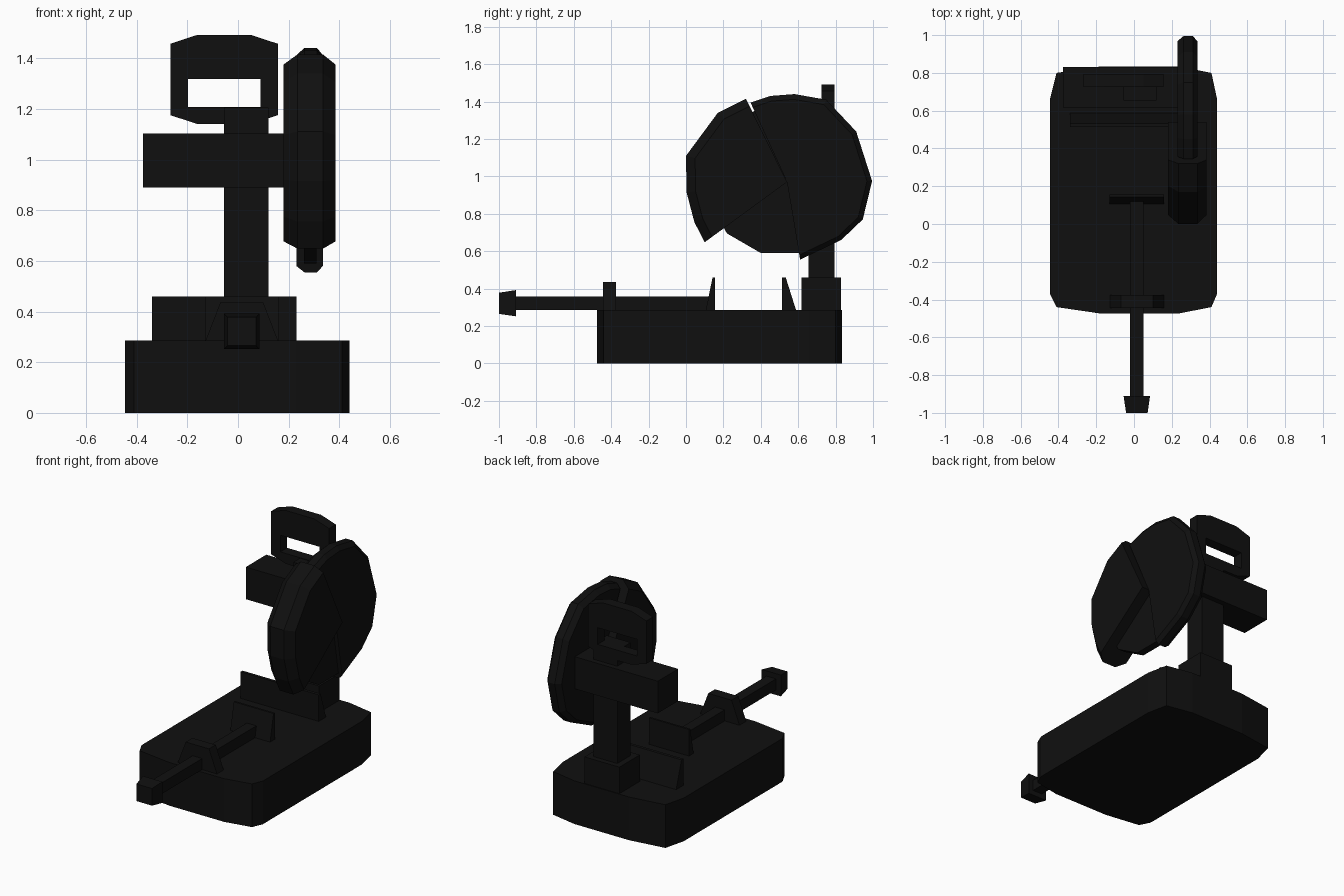
import bpy, bmesh
from mathutils import Vector

if "Cube" in bpy.data.objects:
    bpy.data.objects.remove(bpy.data.objects["Cube"])

black = bpy.data.materials.new("near black")
black.diffuse_color = (0.005, 0.005, 0.005, 1)
black.use_nodes = True
black.node_tree.nodes["Principled BSDF"].inputs["Base Color"].default_value = black.diffuse_color


def loft(name, rings):
    """Join equal-length rings of 3D points into a closed, flat-faced solid."""
    bm = bmesh.new()
    loops = [[bm.verts.new(p) for p in ring] for ring in rings]
    n = len(loops[0])
    for a, b in zip(loops, loops[1:]):
        for i in range(n):
            j = (i + 1) % n
            bm.faces.new((a[i], a[j], b[j], b[i]))
    bm.faces.new(loops[0][::-1])
    bm.faces.new(loops[-1])
    bmesh.ops.recalc_face_normals(bm, faces=bm.faces[:])
    mesh = bpy.data.meshes.new(name)
    bm.to_mesh(mesh)
    bm.free()
    mesh.materials.append(black)
    ob = bpy.data.objects.new(name, mesh)
    bpy.context.collection.objects.link(ob)
    return ob


def rect(x0, x1, z0, z1):
    return [(x0, z0), (x1, z0), (x1, z1), (x0, z1)]


def box(name, x, y, z):
    return loft(name, [[(px, py, pz) for px, pz in rect(*x, *z)] for py in y])


def side_plate(name, profile, x0, x1):
    """Extrude a (y, z) profile along x."""
    return loft(name, [[(x, y, z) for y, z in profile] for x in (x0, x1)])


def bevelled_plate(name, profile, x0, x1, rim0, rim1, hub, s):
    """Extrude a (y, z) profile along x with the rim sloping in toward the hub."""
    def ring(x, k):
        return [(x, hub[0] + (y - hub[0]) * k, hub[1] + (z - hub[1]) * k)
                for y, z in profile]
    return loft(name, [ring(x0, s), ring(rim0, 1), ring(rim1, 1), ring(x1, s)])


# Base with chamfered corners
outline = [(-0.445, -0.37), (-0.41, -0.44), (-0.17, -0.475), (0.23, -0.475),
           (0.41, -0.44), (0.44, -0.37), (0.44, 0.66), (0.41, 0.80),
           (0.23, 0.835), (-0.17, 0.835), (-0.41, 0.80), (-0.445, 0.66)]
loft("base", [[(x, y, z) for x, y in outline] for z in (0, 0.285)])

# Vise: fixed fence, sliding jaw, screw, bracket and knob
side_plate("fence", [(0.513, 0.28), (0.59, 0.28), (0.533, 0.46), (0.513, 0.46)], -0.34, 0.23)
side_plate("vise_jaw", [(0.105, 0.28), (0.155, 0.28), (0.155, 0.46), (0.142, 0.46)], -0.13, 0.16)
box("vise_screw", (-0.02, 0.05), (-0.93, 0.12), (0.285, 0.358))
loft("screw_bracket", [[(x, y, z) for x, z in
     [(-0.13, 0.28), (0.16, 0.28), (0.10, 0.435), (-0.07, 0.435)]] for y in (-0.445, -0.375)])
loft("screw_knob", [[(x, -1.0, z) for x, z in rect(-0.042, 0.072, 0.265, 0.378)],
                    [(x, -0.91, z) for x, z in rect(-0.055, 0.085, 0.252, 0.392)]])

# Post, foot and motor
box("post_foot", (-0.095, 0.16), (0.617, 0.83), (0.28, 0.46))
box("post", (-0.055, 0.12), (0.655, 0.795), (0.45, 1.205))
box("motor", (-0.375, 0.25), (0.617, 0.83), (0.89, 1.102))

# Handle: octagonal frame around a rectangular opening
outer = [(-0.16, 1.14), (0.05, 1.14), (0.157, 1.175), (0.157, 1.457),
         (0.05, 1.492), (-0.16, 1.492), (-0.267, 1.457), (-0.267, 1.175)]
handle = loft("handle", [[(x, y, z) for x, z in outer] for y in (0.725, 0.795)])
cutter = box("handle_cutter", (-0.198, 0.088), (0.6, 0.9), (1.208, 1.318))
cutter.hide_render = True
cutter.hide_viewport = True
cut = handle.modifiers.new("opening", 'BOOLEAN')
cut.object = cutter
cut.operation = 'DIFFERENCE'
cut.solver = 'EXACT'

# Twelve-sided cutting wheel
spoke = Vector((0.104, -0.39))
wheel = []
for i in range(12):
    c, s = Vector((1, 0)), 0.5235988 * i
    from math import cos, sin
    wheel.append((0.505 + spoke.x * cos(s) - spoke.y * sin(s),
                  0.98 + spoke.x * sin(s) + spoke.y * cos(s)))
side_plate("cutting_wheel", wheel, 0.26, 0.31)

# Wide front guard and narrow rear guard, both wrapping the wheel
hub = (0.54, 0.97)
front = [hub, (0.32, 1.415), (0.17, 1.34), (0.0, 1.11), (0.003, 0.915),
         (0.045, 0.755), (0.1, 0.648)]
bevelled_plate("front_guard", front, 0.18, 0.385, 0.235, 0.335, hub, 0.91)
rear = [hub, (0.345, 1.395), (0.45, 1.43), (0.58, 1.44), (0.75, 1.41), (0.91, 1.24),
        (0.995, 0.975), (0.945, 0.77), (0.83, 0.66), (0.61, 0.555)]
bevelled_plate("rear_guard", rear, 0.23, 0.335, 0.262, 0.312, hub, 0.94)
